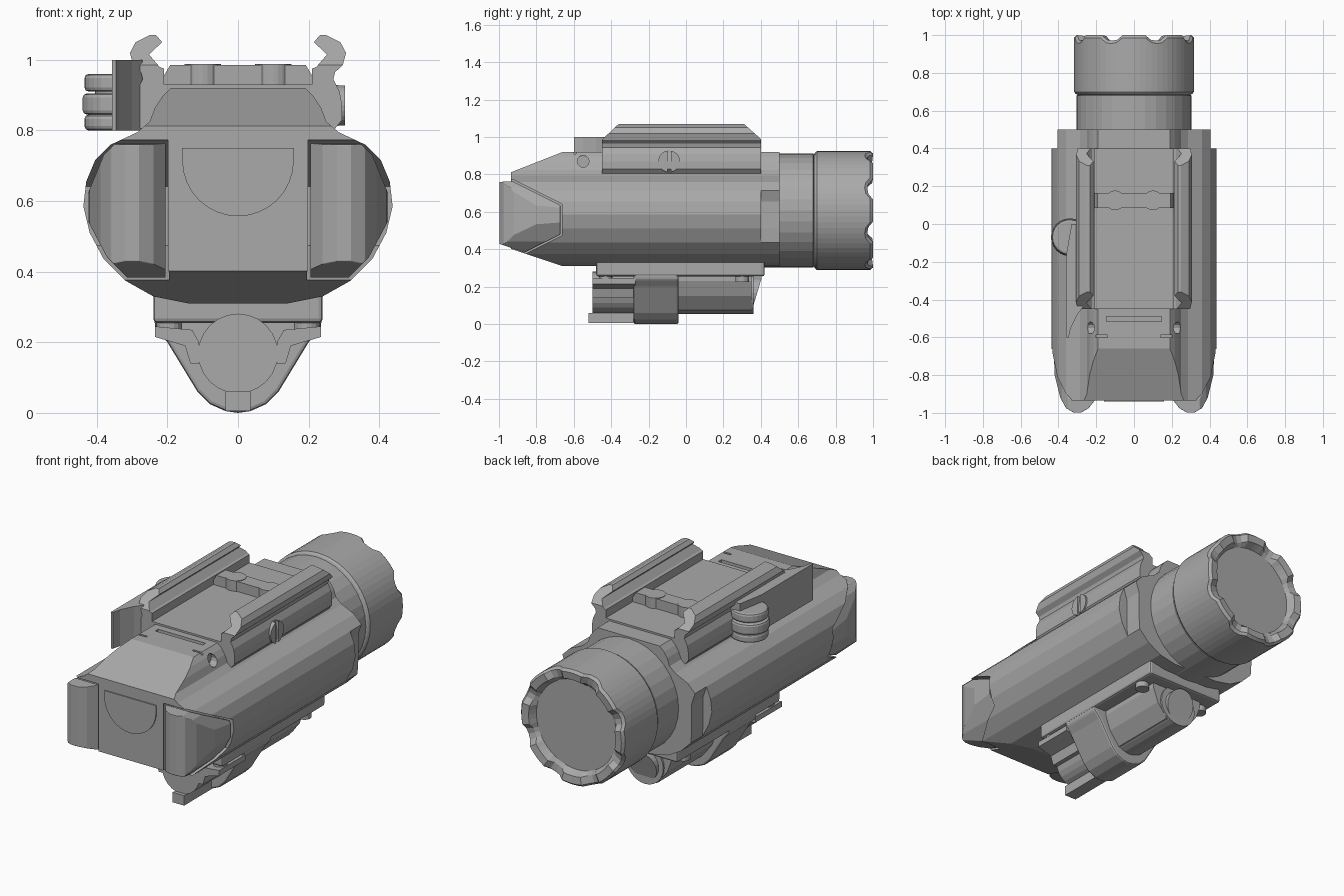
import bpy, bmesh, math
from mathutils import Vector

if "Cube" in bpy.data.objects:
    bpy.data.objects.remove(bpy.data.objects["Cube"])

grey = bpy.data.materials.new("satin_grey")
grey.use_nodes = True
grey.diffuse_color = (0.4, 0.4, 0.4, 1)
grey.node_tree.nodes["Principled BSDF"].inputs["Base Color"].default_value = (0.4, 0.4, 0.4, 1)


def finish(name, bm, bevel=0, mirror=False):
    bmesh.ops.recalc_face_normals(bm, faces=bm.faces)
    mesh = bpy.data.meshes.new(name)
    bm.to_mesh(mesh)
    bm.free()
    mesh.materials.append(grey)
    ob = bpy.data.objects.new(name, mesh)
    bpy.context.collection.objects.link(ob)
    if bevel:
        m = ob.modifiers.new("Bevel", "BEVEL")
        m.width, m.segments, m.limit_method = bevel, 2, 'ANGLE'
    if mirror:
        ob.modifiers.new("Mirror", "MIRROR")
    return ob


def prism(name, pts, axis, a, b, cuts=(), **kw):
    """Extrude a 2D outline along an axis, then trim it with planes (point, outward normal)."""
    place = {'x': lambda p, t: (t, p[0], p[1]), 'y': lambda p, t: (p[0], t, p[1]),
             'z': lambda p, t: (p[0], p[1], t)}[axis]
    bm = bmesh.new()
    low = [bm.verts.new(place(p, a)) for p in pts]
    high = [bm.verts.new(place(p, b)) for p in pts]
    bm.faces.new(low)
    bm.faces.new(high)
    for i in range(len(pts)):
        j = (i + 1) % len(pts)
        bm.faces.new((low[i], low[j], high[j], high[i]))
    for co, no in cuts:
        geom = bm.verts[:] + bm.edges[:] + bm.faces[:]
        cut = bmesh.ops.bisect_plane(bm, geom=geom, dist=1e-5, plane_co=co, plane_no=no, clear_outer=True)
        edges = [e for e in cut["geom_cut"] if isinstance(e, bmesh.types.BMEdge)]
        if edges:
            bmesh.ops.holes_fill(bm, edges=edges)
    return finish(name, bm, **kw)


def box(name, x, y, z, **kw):
    return prism(name, [(x[0], y[0]), (x[1], y[0]), (x[1], y[1]), (x[0], y[1])], 'z', *z, **kw)


def circle(cx, cy, r, n=24):
    return [(cx + r * math.cos(math.tau * i / n), cy + r * math.sin(math.tau * i / n)) for i in range(n)]


def both(half):
    """Close a right-hand outline with its mirror image."""
    return half + [(-x, z) for x, z in reversed(half) if x > 0]


def lathe(name, profile, z, n=32, scallop=0):
    """Revolve (radius, y) around the beam axis; points marked as rim are dipped in scallops."""
    bm = bmesh.new()
    rings = []
    for r, y, rim in profile:
        ring = []
        for i in range(n):
            t = math.tau * i / n
            dip = scallop * max(0, -math.cos(8 * t)) ** 0.6 if rim else 0
            ring.append(bm.verts.new((r * math.cos(t), y - dip, z + r * math.sin(t))))
        rings.append(ring)
    for p, q in zip(rings, rings[1:]):
        for i in range(n):
            j = (i + 1) % n
            bm.faces.new((p[i], p[j], q[j], q[i]))
    bm.faces.new(rings[0])
    bm.faces.new(rings[-1])
    return finish(name, bm)


def carve(target, cutter):
    m = target.modifiers.new("Carve", "BOOLEAN")
    m.operation, m.object, m.solver = 'DIFFERENCE', cutter, 'EXACT'
    cutter.hide_render = True
    bpy.context.view_layer.objects.active = target
    bpy.ops.object.modifier_apply(modifier=m.name)
    bpy.data.objects.remove(cutter)


# Main housing: rounded section with tapered nose
section = [(0, .31), (.14, .31), (.24, .33), (.32, .375), (.38, .435), (.42, .51), (.438, .585),
           (.43, .655), (.405, .715), (.36, .76), (.285, .795), (.25, .825), (.235, .865),
           (.215, .895), (.19, .92), (0, .92)]
nose = [((0, -.66, .92), (0, -.11, .28)), ((0, -.66, .31), (0, -.09, -.27))]
nose += [((s * .435, -.78, 0), (s * .16, -.1, 0)) for s in (1, -1)]
body = prism("housing", both(section), 'y', -.935, .4, nose)
collar = [(min(x, .41 if z > .68 else .385), z) for x, z in section]
prism("rear_collar", both(collar), 'y', .39, .5)


# Paired switch paddles, seated in matching pockets
def paddle(name, g, outer, **kw):
    xs = outer
    plan = [(.205 - g, -.5), (.205 - g, -.93), (.24 - g, -.975 - g), (.28, -.998 - g), (.32, -.998 - g),
            (.36 + xs, -.975 - g), (.39 + xs, -.92), (.42 + xs, -.8), (.432 + xs, -.5)]
    cuts = [((0, -.93, .765 + g), (0, .13, .26)), ((0, -.86, .385 - g), (0, .095, -.19)),
            ((0, -.9, .765 + g), (0, -.05, 1)), ((0, -.9, .395 - g), (0, -.35, -1)),
            ((0, -.672 + g, 0), (0, 1, 0))]
    if not outer:
        cuts += [((.434, 0, .6), (.17, 0, .07)), ((.434, 0, .56), (.17, 0, -.09)),
                 ((.39, 0, .72), (.1, 0, .1)), ((.37, 0, .44), (.1, 0, -.1))]
    return prism(name, plan, 'z', .3, .85, cuts, mirror=True, **kw)


carve(body, paddle("pocket_cutter", .01, .2))
paddle("switch_paddle", 0, 0, bevel=.015)

# Holes and slots in the front shoulder
for s in (1, -1):
    carve(body, prism("hole_cutter", circle(-.55, .87, .032, 12), 'x', s * .2, s * .4))
    carve(body, box("slot_cutter", sorted((s * .14, s * .2)), (-.6, -.588), (.88, 1)))
carve(body, box("groove_cutter", (-.145, .145), (-.515, -.49), (.905, 1)))

# Half-round panel on the nose
arc = [(.158 * math.cos(t), .715 + .158 * math.sin(t)) for t in [math.pi * (1 + i / 16) for i in range(17)]]
prism("nose_panel", [(-.158, .75)] + arc + [(.158, .75)], 'y', -.941, -.93)

# Neck, scalloped bezel and lens
lathe("neck", [(.305, .3, 0), (.305, .68, 0), (.295, .685, 0), (.295, .72, 0)], .607)
lathe("bezel", [(.29, .68, 0), (.31, .69, 0), (.3175, .7, 0), (.3175, .985, 1), (.305, 1, 1),
                (.265, .995, 1), (.245, .955, 0)], .607, n=64, scallop=.03)

# Rail clamp base and cross bar
box("clamp_base", (-.27, .27), (-.45, .4), (.81, .93))
prism("cross_bar", both([(0, .92), (.21, .92), (.21, .955), (.192, .985), (0, .985)]), 'y', .085, .165)
for s in (1, -1):
    prism("bar_pin", circle(s * .1, .125, .052), 'z', .92, .988)

# Clamp jaws with sloped ends
jaw = [(.215, 1.05), (.232, 1.07), (.25, 1.07), (.29, 1.05), (.306, 1.02), (.297, .985), (.275, .965),
       (.27, .945), (.288, .91), (.295, .87), (.295, .83), (.275, .805), (.21, .805), (.21, .975),
       (.222, .98), (.252, 1.015)]
prism("clamp_jaw", jaw, 'y', -.45, .4,
      [((0, -.36, 1.07), (0, -.085, .09)), ((0, .31, 1.07), (0, .08, .09))], mirror=True)

# Slotted clamp screw
screw = prism("clamp_screw", circle(-.09, .87, .058), 'x', .25, .303)
carve(screw, box("screw_slot", (.285, .4), (-.1, -.08), (.7, 1)))

# Clamp lever and stacked knob
lever = [(-.27, -.44), (-.3, -.48), (-.335, -.55), (-.345, -.6), (-.357, -.6), (-.357, -.15), (-.33, 0), (-.27, 0)]
prism("clamp_lever", lever, 'z', .8, 1)
for i, (low, high, r) in enumerate([(.8, .845, .095), (.845, .905, .1), (.91, .96, .095)]):
    prism("knob_disc", circle(-.34, -.07, r), 'z', low, high, bevel=.012)
prism("knob_core", circle(-.34, -.07, .065), 'z', .8, .95)

# Lower mount plate and V-shaped saddle
box("mount_plate", (-.24, .24), (-.48, .42), (.255, .36), bevel=.012)
saddle = [(0, 0), (.035, .005), (.08, .025), (.115, .06), (.2, .2), (.235, .24), (.24, .33), (0, .33)]
prism("saddle", both(saddle), 'y', -.28, -.04, bevel=.01)

# Laser tube, front tab and sloped end button
prism("laser_tube", circle(0, .168, .113), 'y', -.5, .36)
box("front_tab", (-.035, .035), (-.52, -.28), (.005, .06))
prism("end_button", circle(0, .165, .085), 'y', .3, .45, [((0, .38, .165), (0, 1, -.3))])

# Saddle arms, flanges and fixing screws
arm = [(.11, .14), (.135, .14), (.15, .19), (.235, .215), (.235, .245), (.13, .235), (.11, .2)]
prism("saddle_arm", arm, 'y', -.5, -.27, mirror=True)
prism("rear_flange", [(0, .06), (.07, .075), (.13, .15), (.16, .23), (.16, .27), (0, .27)],
      'y', -.05, .35, mirror=True)
for s in (1, -1):
    for y in (-.43, .3):
        prism("fixing_screw", circle(s * .195, y, .036, 16), 'z', .225, .27)
